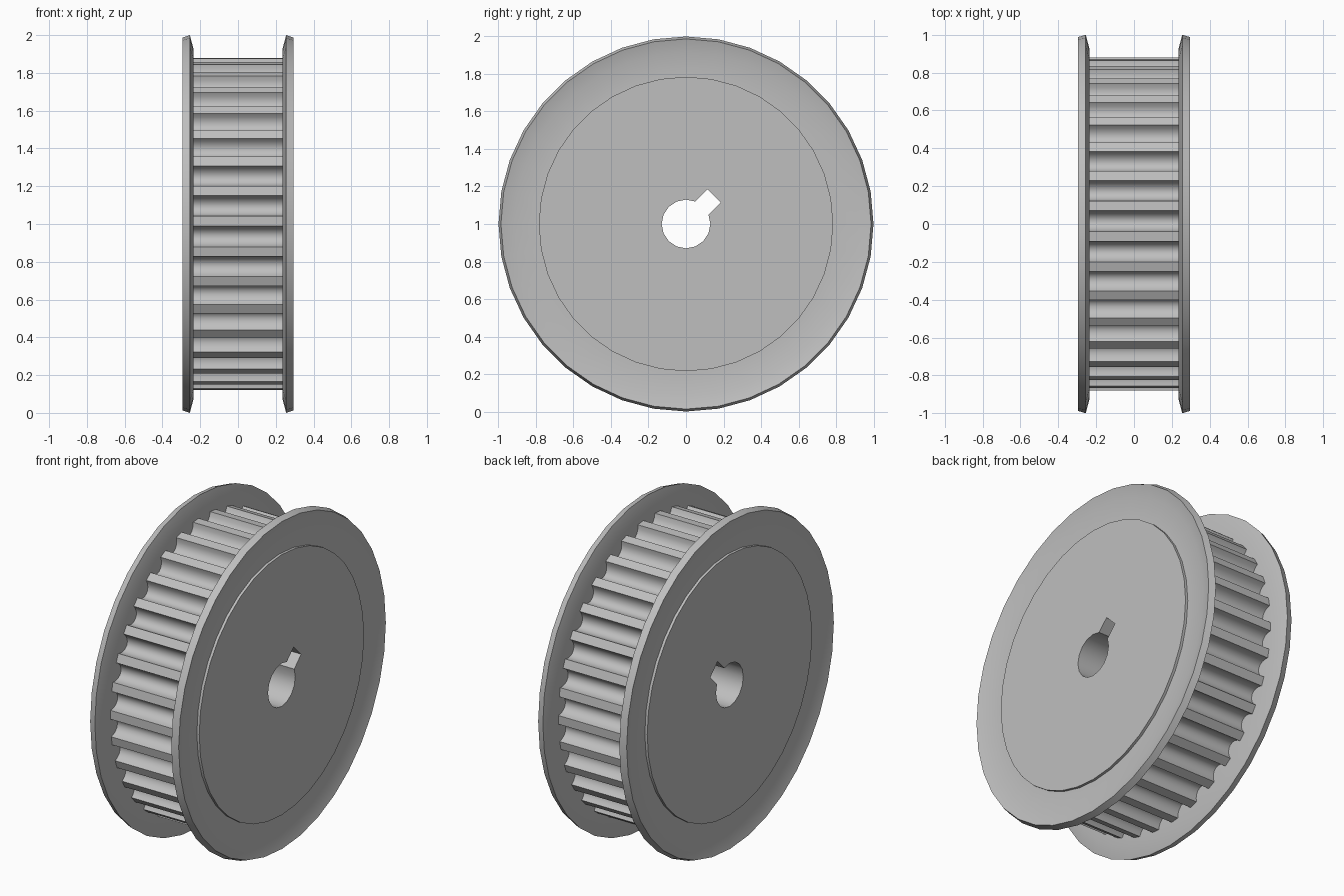
import bpy, bmesh, math
from math import sin, cos, pi, radians

cube = bpy.data.objects.get("Cube")
if cube:
    bpy.data.objects.remove(cube, do_unlink=True)

SEGMENTS = 36
TEETH = 34
HUB_R = 0.785
TOOTH_R = 0.88
CENTRE_Z = 1.0

steel = bpy.data.materials.new("grey steel")
steel.use_nodes = True
colour = (0.52, 0.52, 0.52, 1)
steel.diffuse_color = colour
steel.node_tree.nodes["Principled BSDF"].inputs["Base Color"].default_value = colour


def finish(bm, name):
    """Turn a bmesh into a shaded object on the pulley axis."""
    bmesh.ops.recalc_face_normals(bm, faces=bm.faces[:])
    mesh = bpy.data.meshes.new(name)
    bm.to_mesh(mesh)
    bm.free()
    mesh.materials.append(steel)
    obj = bpy.data.objects.new(name, mesh)
    obj.location.z = CENTRE_Z
    bpy.context.collection.objects.link(obj)
    bpy.ops.object.select_all(action='DESELECT')
    obj.select_set(True)
    bpy.context.view_layer.objects.active = obj
    bpy.ops.object.shade_smooth_by_angle(angle=radians(32))
    return obj


def circle(radius, count):
    return [(radius * cos(2 * pi * i / count), radius * sin(2 * pi * i / count))
            for i in range(count)]


def prism(name, loops, half):
    """Extrude an outline with a hole along x, from -half to half."""
    bm = bmesh.new()
    edges = []
    for loop in loops:
        verts = [bm.verts.new((-half, y, z)) for y, z in loop]
        for a, b in zip(verts, verts[1:] + verts[:1]):
            edges.append(bm.edges.new((a, b)))
    bmesh.ops.triangle_fill(bm, edges=edges, use_beauty=True)
    result = bmesh.ops.extrude_face_region(bm, geom=bm.faces[:], use_keep_orig=True)
    moved = [g for g in result["geom"] if isinstance(g, bmesh.types.BMVert)]
    bmesh.ops.translate(bm, verts=moved, vec=(2 * half, 0, 0))
    return finish(bm, name)


def flange(name, side):
    """Lathe the dished plate, its outer edge bent away from the teeth."""
    profile = [(0.235, HUB_R), (0.235, 0.925), (0.255, 1.0),
               (0.295, 0.987), (0.275, 0.915), (0.275, HUB_R)]
    bm = bmesh.new()
    rings = [[bm.verts.new((side * x, y, z)) for y, z in circle(r, SEGMENTS)]
             for x, r in profile]
    for a, b in zip(rings, rings[1:] + rings[:1]):
        for i in range(SEGMENTS):
            j = (i + 1) % SEGMENTS
            bm.faces.new((a[i], a[j], b[j], b[i]))
    return finish(bm, name)


# Bore with a square keyway at 45 degrees
bore_r, key_half, key_top = 0.13, 0.05, 0.212
start = math.asin(key_half / bore_r)
steps = 14
bore = [(key_top, -key_half), (key_top, key_half)]
for i in range(steps + 1):
    a = start + (2 * pi - 2 * start) * i / steps
    bore.append((bore_r * cos(a), bore_r * sin(a)))
turn = radians(45)
bore = [(u * cos(turn) - v * sin(turn), u * sin(turn) + v * cos(turn)) for u, v in bore]

# Toothed rim outline: rounded grooves between narrow flat-topped teeth
groove_half, groove_depth, groove_steps = 0.055, 0.065, 8
outline = []
for k in range(TEETH):
    middle = radians(-1) + 2 * pi * (k + 0.5) / TEETH
    for i in range(groove_steps + 1):
        u = pi * i / groove_steps
        r = TOOTH_R - groove_depth * sin(u)
        a = middle - groove_half * cos(u) / TOOTH_R
        outline.append((r * cos(a), r * sin(a)))

prism("hub", [circle(HUB_R, SEGMENTS), bore], 0.291)
prism("toothed_rim", [outline, circle(HUB_R, SEGMENTS)], 0.235)
flange("left_flange", 1)
flange("right_flange", -1)
